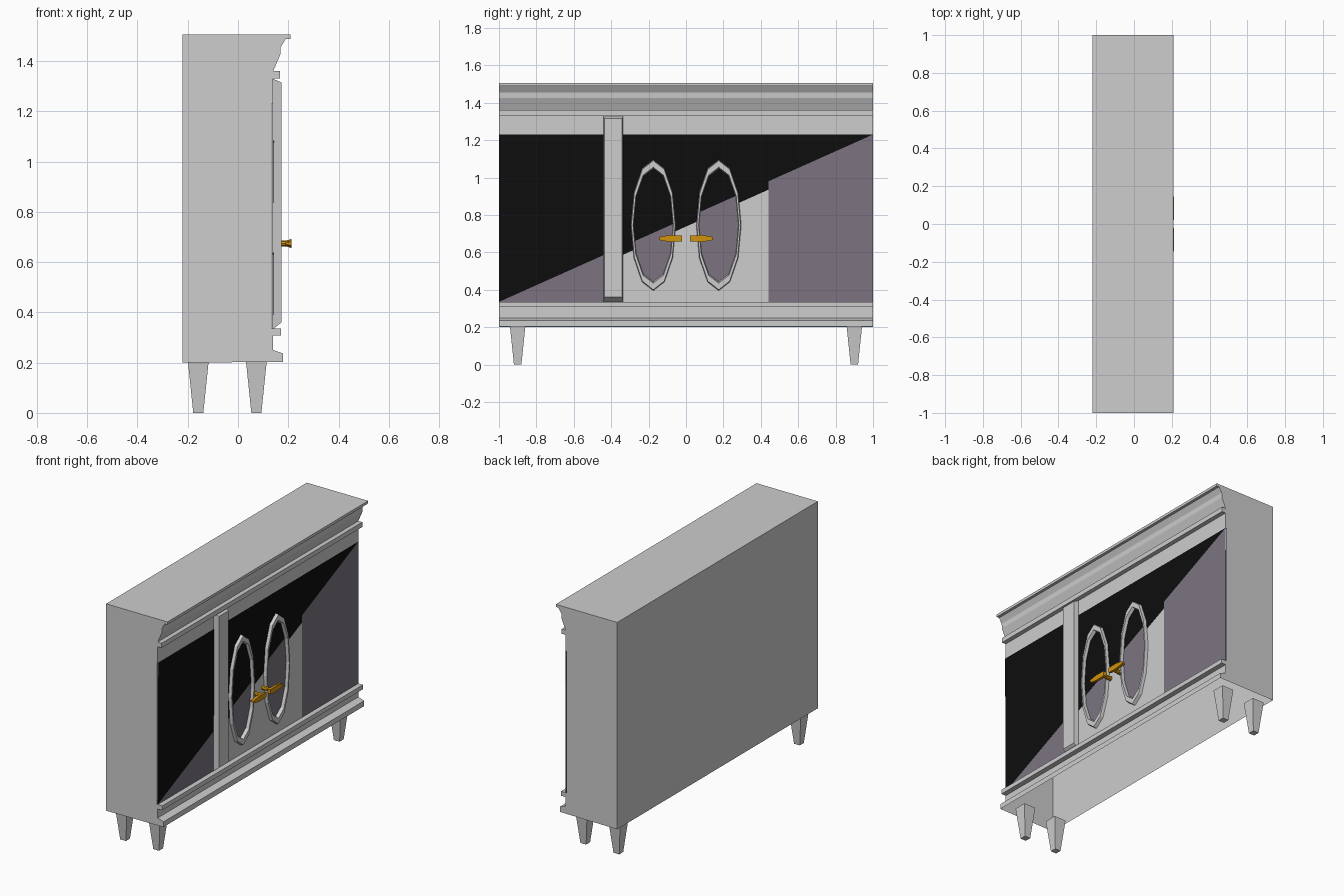
import bpy, bmesh, math

if "Cube" in bpy.data.objects:
    bpy.data.objects.remove(bpy.data.objects["Cube"])


def material(name, rgb):
    m = bpy.data.materials.new(name)
    m.diffuse_color = (*rgb, 1)
    m.use_nodes = True
    m.node_tree.nodes["Principled BSDF"].inputs["Base Color"].default_value = m.diffuse_color
    return m


GREY = material("light grey", (0.61, 0.61, 0.61))
SMOKE = material("smoky purple glass", (0.2, 0.175, 0.22))
BLACK = material("black", (0.004, 0.004, 0.004))
GOLD = material("gold", (0.64, 0.29, 0.004))


def add_mesh(name, verts, faces, mat, recalc=True):
    mesh = bpy.data.meshes.new(name)
    mesh.from_pydata(verts, [], faces)
    if recalc:
        bm = bmesh.new()
        bm.from_mesh(mesh)
        bmesh.ops.recalc_face_normals(bm, faces=bm.faces)
        bm.to_mesh(mesh)
        bm.free()
    mesh.materials.append(mat)
    ob = bpy.data.objects.new(name, mesh)
    bpy.context.collection.objects.link(ob)
    return ob


def loft(name, loops, mat, caps=True, closed=False):
    """Skin a list of equal-length loops, optionally capped or joined end to start."""
    n = len(loops[0])
    verts = [p for loop in loops for p in loop]
    faces = []
    for k in range(len(loops) if closed else len(loops) - 1):
        a, b = k * n, (k + 1) % len(loops) * n
        for i in range(n):
            j = (i + 1) % n
            faces.append((a + i, a + j, b + j, b + i))
    if caps:
        faces += [tuple(range(n)), tuple(range(len(verts) - n, len(verts)))]
    return add_mesh(name, verts, faces, mat)


def rect_x(x, y0, y1, z0, z1):
    return [(x, y0, z0), (x, y1, z0), (x, y1, z1), (x, y0, z1)]


def oval(x, cy, cz, ry, rz, n=12):
    return [(x, cy + ry * math.sin(2 * math.pi * i / n),
             cz - rz * math.cos(2 * math.pi * i / n)) for i in range(n)]


# Cabinet shell: moulded side profile swept across the width, open underneath
profile = [(-0.22, 0.2), (-0.22, 1.505), (0.208, 1.505), (0.208, 1.488),
           (0.19, 1.488), (0.17, 1.455), (0.168, 1.425), (0.14, 1.36),
           (0.168, 1.36), (0.168, 1.33), (0.14, 1.33), (0.14, 1.23),
           (0.134, 1.23), (0.134, 0.335), (0.172, 0.335), (0.172, 0.307),
           (0.14, 0.307), (0.14, 0.25), (0.18, 0.236), (0.18, 0.203)]
body = loft("cabinet_body", [[(x, y, z) for x, z in profile] for y in (-1, 1)], GREY)
bm = bmesh.new()
bm.from_mesh(body.data)
bmesh.ops.delete(bm, geom=[f for f in bm.faces if f.normal.z < -0.9
                           and f.calc_center_median().z < 0.21], context='FACES_ONLY')
bm.to_mesh(body.data)
bm.free()

# Front: side glass, centre door panel, and dark sheet crossing them on the diagonal
Z0, Z1, F = 0.335, 1.23, 0.14
for side, y0, y1 in (("left", -1, -0.44), ("right", 0.44, 1)):
    add_mesh(side + "_glass_panel", rect_x(F, y0, y1, Z0, Z1), [(0, 1, 2, 3)], SMOKE, False)
add_mesh("centre_door_panel", rect_x(F - 0.0002, -0.44, 0.44, Z0, Z1), [(0, 1, 2, 3)], GREY, False)
K = 0.004
add_mesh("dark_sheet", [(F, -1, Z0), (F - K, 1, Z0), (F, 1, Z1), (F + K, -1, Z1)],
         [(0, 1, 2, 3)], BLACK, False)

# Pillar with bevelled ends
loft("pillar", [rect_x(F - 0.004, -0.443, -0.335, 0.33, 1.33),
                rect_x(0.173, -0.437, -0.341, 0.36, 1.315)], GREY)

# Oval windows, their raised frames, and lever handles
for side, s in (("left", -1), ("right", 1)):
    cy, cz = s * 0.175, 0.745
    add_mesh(side + "_oval_glass", oval(F, cy, cz, 0.11, 0.31), [tuple(range(12))], SMOKE, False)
    loft(side + "_oval_frame", [oval(0.135, cy, cz, 0.121, 0.351),
                                oval(0.160, cy, cz, 0.117, 0.345),
                                oval(0.160, cy, cz, 0.108, 0.310),
                                oval(0.135, cy, cz, 0.105, 0.300)], GREY, False, True)
    loft(side + "_handle_stem", [oval(x, s * 0.045, 0.674, r, r, 8)
                                 for x, r in ((0.138, 0.014), (0.175, 0.012), (0.195, 0.011))], GOLD)
    lever = [(0.022, 0.016), (0.085, 0.018), (0.125, 0.012), (0.145, 0.007)]
    outline = lever + [(y, -z) for y, z in reversed(lever)]
    loft(side + "_handle_lever", [[(x, s * y, 0.674 + z * k) for y, z in outline]
                                  for x, k in ((0.189, 0.6), (0.213, 1))], GOLD)

# Four tapered legs
for name, x in (("back", -0.158), ("front", 0.073)):
    for side, y in (("left", -0.9), ("right", 0.9)):
        loft(f"{name}_{side}_leg",
             [[(x + r * a, y + r * b, z) for a, b in ((-1, -1), (1, -1), (1, 1), (-1, 1))]
              for z, r in ((0, 0.02), (0.203, 0.041))], GREY)
